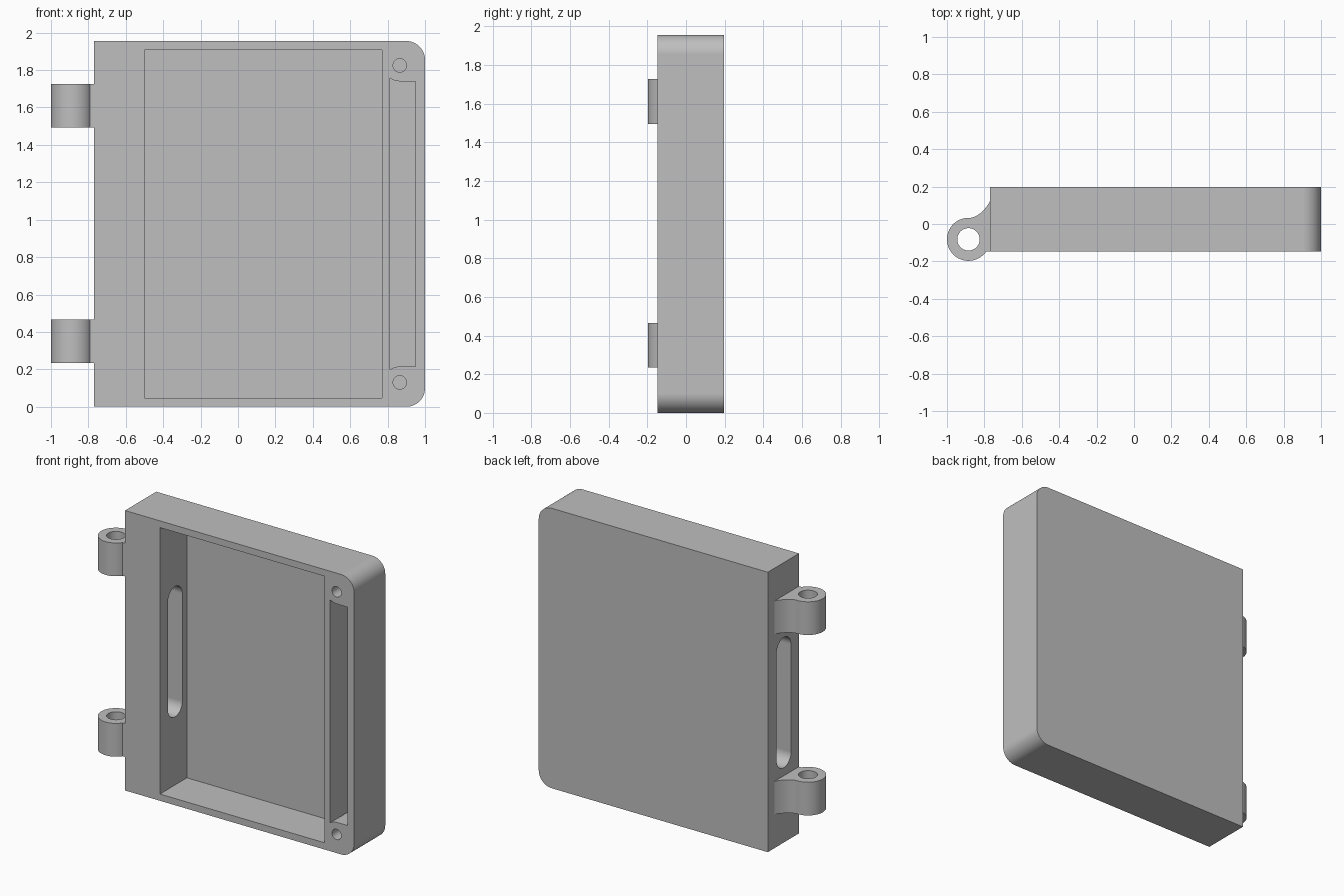
import bpy, bmesh
from math import sin, cos, pi, radians, acos, asin
from mathutils import Vector

cube = bpy.data.objects.get("Cube")
if cube:
    bpy.data.objects.remove(cube, do_unlink=True)

grey = bpy.data.materials.new("plain grey")
grey.use_nodes = True
GREY = (0.52, 0.52, 0.52, 1)
grey.diffuse_color = GREY
grey.node_tree.nodes["Principled BSDF"].inputs["Base Color"].default_value = GREY

# Main sizes
LEFT, RIGHT = -0.77, 1.0
FRONT, BACK = -0.147, 0.197
HEIGHT, ROUND, WALL = 1.955, 0.1, 0.047
MID = HEIGHT / 2
FLOOR = BACK - WALL


def make_object(name, bm):
    bmesh.ops.recalc_face_normals(bm, faces=bm.faces)
    mesh = bpy.data.meshes.new(name)
    bm.to_mesh(mesh)
    bm.free()
    mesh.materials.append(grey)
    obj = bpy.data.objects.new(name, mesh)
    bpy.context.collection.objects.link(obj)
    return obj


def prism(name, outline, axis, start, end):
    """Extrude a 2D outline along x, y or z."""
    place = {"x": lambda a, b, d: (d, a, b),
             "y": lambda a, b, d: (a, d, b),
             "z": lambda a, b, d: (a, b, d)}[axis]
    bm = bmesh.new()
    face = bm.faces.new([bm.verts.new(place(a, b, start)) for a, b in outline])
    moved = bmesh.ops.extrude_face_region(bm, geom=[face])["geom"]
    shift = Vector(place(0, 0, end - start))
    bmesh.ops.translate(bm, vec=shift,
                        verts=[g for g in moved if isinstance(g, bmesh.types.BMVert)])
    return make_object(name, bm)


def arc(cx, cy, r, a0, a1, steps=16):
    return [(cx + r * cos(a0 + (a1 - a0) * i / steps),
             cy + r * sin(a0 + (a1 - a0) * i / steps)) for i in range(steps + 1)]


def circle(cx, cy, r, steps=40):
    return arc(cx, cy, r, 0, 2 * pi, steps)[:-1]


def rectangle(a0, a1, b0, b1):
    return [(a0, b0), (a1, b0), (a1, b1), (a0, b1)]


def cut(obj, cutter):
    cutter.hide_render = True
    mod = obj.modifiers.new("cut", "BOOLEAN")
    mod.operation, mod.solver, mod.object = "DIFFERENCE", "EXACT", cutter
    bpy.context.view_layer.objects.active = obj
    bpy.ops.object.modifier_apply(modifier=mod.name)
    bpy.data.objects.remove(cutter, do_unlink=True)


def finish(obj):
    bpy.ops.object.select_all(action="DESELECT")
    obj.select_set(True)
    bpy.context.view_layer.objects.active = obj
    bpy.ops.object.shade_smooth_by_angle(angle=radians(30))
    mod = obj.modifiers.new("even shading", "WEIGHTED_NORMAL")
    mod.keep_sharp = True


# Case: a slab rounded along the back and at the outer corners
bm = bmesh.new()
bmesh.ops.create_cube(bm, size=1)
for v in bm.verts:
    v.co = (RIGHT if v.co.x > 0 else LEFT, BACK if v.co.y > 0 else FRONT,
            HEIGHT if v.co.z > 0 else 0)
soft = [e for e in bm.edges
        if all(v.co.y == BACK for v in e.verts)
        or (all(v.co.x == RIGHT for v in e.verts) and e.verts[0].co.z == e.verts[1].co.z)]
bmesh.ops.bevel(bm, geom=soft, offset=ROUND, segments=12, profile=0.5, affect="EDGES")
case = make_object("case", bm)

# Main pocket
cut(case, prism("pocket_cutter", rectangle(-0.5, 0.77, WALL, HEIGHT - WALL),
                "y", FRONT - 0.1, FLOOR))

# Narrow side pocket, curving around the two screw bosses
SCREW_X, SCREW_Z, BOSS = 0.865, 0.13, 0.085
slot_left, slot_right, slot_z = 0.813, 0.95, 0.215
lower = arc(SCREW_X, SCREW_Z, BOSS, acos((slot_left - SCREW_X) / BOSS),
            pi - asin(min(1, (slot_z - SCREW_Z) / BOSS)), 8)
lower.append((slot_right, slot_z))
upper = [(x, HEIGHT - z) for x, z in reversed(lower)]
cut(case, prism("side_pocket_cutter", lower + upper, "y", FRONT - 0.1, FLOOR))

# Screw holes
for z in (SCREW_Z, HEIGHT - SCREW_Z):
    cut(case, prism("screw_cutter", circle(SCREW_X, z, 0.036), "y", FRONT - 0.1, 0.06))

# Rounded opening through the hinge-side wall
R, REACH = 0.08, 0.375
opening = arc(0.02, MID + REACH, R, 0, pi) + arc(0.02, MID - REACH, R, pi, 2 * pi)
cut(case, prism("opening_cutter", opening, "x", LEFT - 0.1, -0.4))
finish(case)

# Hinge knuckles, each flowing into the rounded back of the case
PIN_X, PIN_Y, KNUCKLE = -0.885, -0.082, 0.115
ring = arc(PIN_X, PIN_Y, KNUCKLE, radians(325.5), radians(85), 40)
a, c, b = Vector(ring[-1]), Vector((-0.805, 0.045)), Vector((-0.757, 0.147))
web = [tuple(a * (1 - t) ** 2 + c * 2 * t * (1 - t) + b * t * t)
       for t in [i / 12 for i in range(1, 13)]]
profile = ring + web + [(-0.7, 0.12), (-0.7, FRONT + 0.001), (LEFT, FRONT + 0.001)]
for name, z in (("lower_hinge", 0.35), ("upper_hinge", HEIGHT - 0.345)):
    hinge = prism(name, profile, "z", z - 0.116, z + 0.116)
    cut(hinge, prism("pin_cutter", circle(PIN_X, PIN_Y, 0.06), "z", z - 0.2, z + 0.2))
    finish(hinge)
